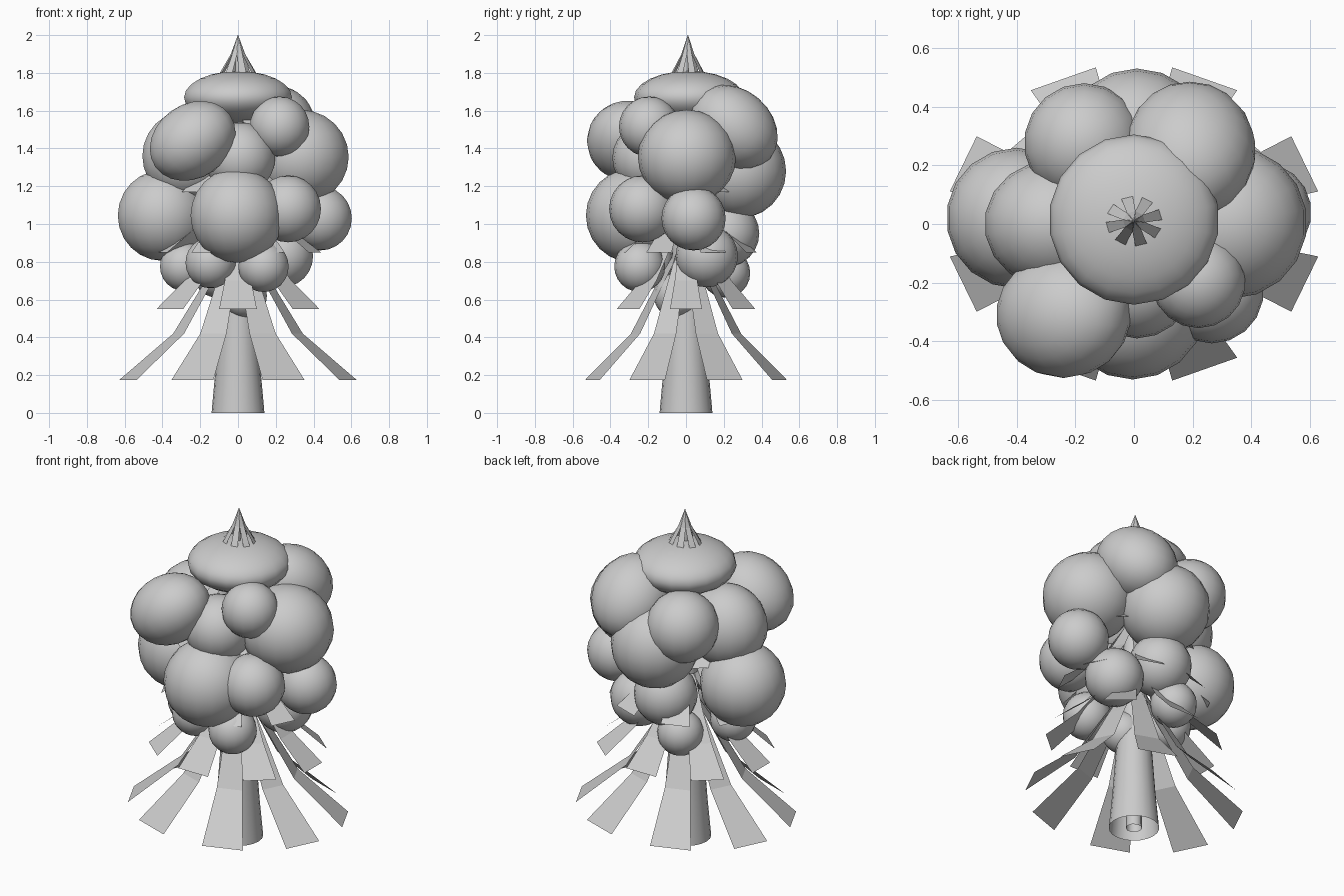
import bpy, bmesh
from math import sin, cos, pi, radians

if "Cube" in bpy.data.objects:
    bpy.data.objects.remove(bpy.data.objects["Cube"])


def finish(bm, name):
    me = bpy.data.meshes.new(name)
    bm.to_mesh(me)
    bm.free()
    ob = bpy.data.objects.new(name, me)
    bpy.context.collection.objects.link(ob)
    return ob


def tube(name, profile, sides):
    """Open-ended lathe from (radius, z) points."""
    bm = bmesh.new()
    rings = [[bm.verts.new((r * cos(2 * pi * i / sides), r * sin(2 * pi * i / sides), z))
              for i in range(sides)] for r, z in profile]
    for a, b in zip(rings, rings[1:]):
        for i in range(sides):
            j = (i + 1) % sides
            bm.faces.new((a[i], a[j], b[j], b[i])).smooth = True
    return finish(bm, name)


def frond_ring(name, profile, offset, count=8, squash=0.85, cy=0.0):
    """Ring of flat bent strips from (radius, z, half width) points."""
    bm = bmesh.new()
    for k in range(count):
        a = radians(offset) + 2 * pi * k / count
        pairs = []
        for r, z, w in profile:
            pairs.append([bm.verts.new((r * cos(a) - s * w * sin(a),
                                        (r * sin(a) + s * w * cos(a)) * squash + cy, z))
                          for s in (-1, 1)])
        for p, q in zip(pairs, pairs[1:]):
            bm.faces.new((p[0], q[0], q[1], p[1]))
    return finish(bm, name)


def puff(name, loc, size, rot=(0, 0, 0)):
    """Rounded foliage clump."""
    bpy.ops.mesh.primitive_uv_sphere_add(segments=18, ring_count=12, location=loc,
                                         rotation=[radians(v) for v in rot])
    ob = bpy.context.object
    ob.name = name
    ob.scale = size if isinstance(size, tuple) else (size,) * 3
    bpy.ops.object.shade_smooth()


# trunk and inner stem
tube("trunk", [(0.14, 0), (0.12, 0.22), (0.10, 0.5), (0.07, 0.9), (0.05, 1.3)], 20)
tube("inner_stem", [(0.045, 0.0), (0.03, 1.2), (0.012, 1.9)], 10)

# drooping fronds, bottom to top
frond_ring("fronds_low", [(0.07, 0.84, 0.04), (0.19, 0.66, 0.055), (0.34, 0.42, 0.075),
                          (0.63, 0.175, 0.12)], 22.5)
frond_ring("fronds_second", [(0.07, 1.02, 0.035), (0.21, 0.84, 0.05), (0.33, 0.70, 0.07),
                             (0.51, 0.55, 0.10)], 0)
frond_ring("fronds_third", [(0.06, 1.26, 0.03), (0.17, 1.09, 0.045), (0.28, 0.97, 0.06),
                            (0.44, 0.85, 0.085)], 22.5)
frond_ring("fronds_fourth", [(0.05, 1.5, 0.025), (0.14, 1.34, 0.04), (0.35, 1.17, 0.07)], 0)
frond_ring("fronds_fifth", [(0.03, 1.75, 0.02), (0.1, 1.6, 0.03), (0.24, 1.48, 0.05)], 22.5)
frond_ring("crown_spike", [(0.0, 2.0, 0.002), (0.035, 1.9, 0.015), (0.1, 1.79, 0.021)],
           15, squash=0.9, cy=0.01)

# upper foliage
puff("foliage_top", (0, 0.015, 1.67), (0.29, 0.29, 0.14))
puff("foliage_upper_front_left", (-0.24, -0.31, 1.44), (0.245, 0.215, 0.195), (0, -35, 0))
puff("foliage_upper_front", (0.01, -0.2, 1.35), 0.19)
puff("foliage_upper_front_right", (0.22, -0.195, 1.515), 0.16)
puff("foliage_upper_right", (0.33, 0.005, 1.355), (0.26, 0.26, 0.25))
puff("foliage_upper_back_right", (0.19, 0.25, 1.51), (0.225, 0.255, 0.205), (-40, 0, 0))
puff("foliage_upper_back", (0.01, 0.28, 1.28), 0.25)
puff("foliage_upper_back_left", (-0.17, 0.275, 1.43), 0.205)
puff("foliage_upper_left", (-0.27, 0, 1.36), (0.24, 0.22, 0.24))

# middle foliage
puff("foliage_middle_front", (-0.005, -0.28, 1.045), 0.25)
puff("foliage_middle_left", (-0.4, 0.02, 1.045), 0.24)
puff("foliage_middle_front_right", (0.265, -0.23, 1.08), 0.177)
puff("foliage_middle_right", (0.435, 0.04, 1.03), 0.17)
puff("foliage_middle_back", (-0.01, 0.21, 0.95), 0.178)

# lower foliage
puff("foliage_low_left", (-0.285, -0.05, 0.775), 0.13)
puff("foliage_low_front_left", (-0.145, -0.2, 0.795), 0.135)
puff("foliage_low_front_right", (0.135, -0.245, 0.775), 0.135)
puff("foliage_low_right", (0.235, 0.11, 0.83), 0.165)
puff("foliage_low_back", (-0.11, 0.21, 0.74), 0.13)
puff("foliage_low_middle", (0.035, -0.05, 0.62), 0.12)
